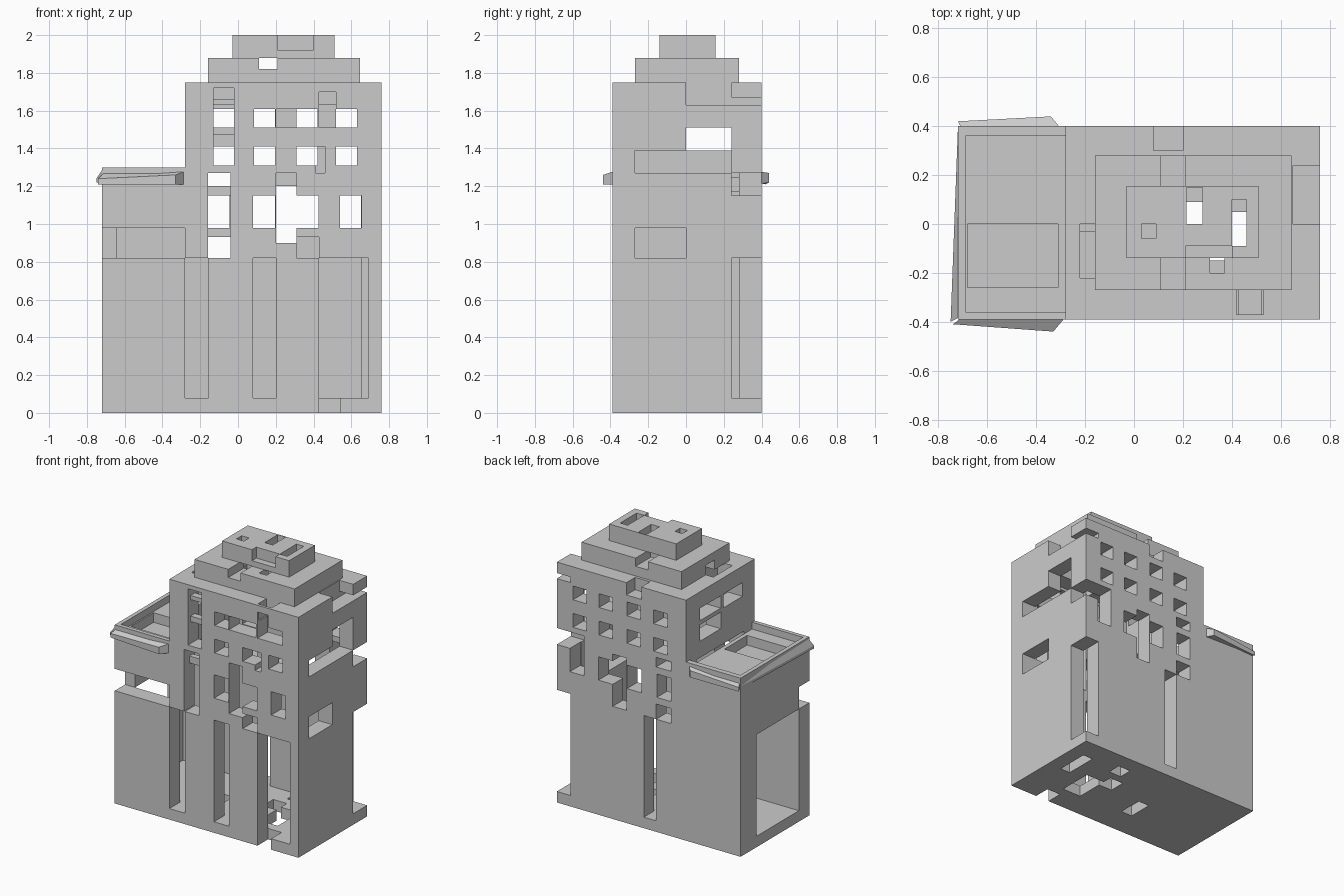
import bpy, bmesh
from math import radians


def carve(name, solids, cuts, adds=()):
    """Block mass: solids minus cuts plus adds; boxes are (x0,x1,y0,y1,z0,z1)."""
    boxes = list(solids) + list(cuts) + list(adds)
    ax = [sorted({round(v, 3) for b in boxes for v in b[2 * i:2 * i + 2]}) for i in range(3)]

    def fill(store, group, val):
        for b in group:
            r = [[ax[i].index(round(v, 3)) for v in b[2 * i:2 * i + 2]] for i in range(3)]
            for i in range(*r[0]):
                for j in range(*r[1]):
                    for k in range(*r[2]):
                        store.add((i, j, k)) if val else store.discard((i, j, k))
    cells = set()
    fill(cells, solids, True)
    fill(cells, cuts, False)
    fill(cells, adds, True)
    bm = bmesh.new()
    verts = {}

    def vert(c):
        if c not in verts:
            verts[c] = bm.verts.new([ax[i][c[i]] for i in range(3)])
        return verts[c]
    for c in cells:
        for a in range(3):
            for s in (0, 1):
                n = list(c)
                n[a] += 1 if s else -1
                if tuple(n) in cells:
                    continue
                u, w = (a + 1) % 3, (a + 2) % 3
                loop = []
                for du, dw in ((0, 0), (1, 0), (1, 1), (0, 1)):
                    p = list(c)
                    p[a] += s
                    p[u] += du
                    p[w] += dw
                    loop.append(vert(tuple(p)))
                bm.faces.new(loop if s else loop[::-1])
    bmesh.ops.dissolve_limit(bm, angle_limit=radians(1), verts=bm.verts, edges=bm.edges)
    return finish(name, bm)


def finish(name, bm):
    bmesh.ops.recalc_face_normals(bm, faces=bm.faces)
    me = bpy.data.meshes.new(name)
    bm.to_mesh(me)
    bm.free()
    ob = bpy.data.objects.new(name, me)
    bpy.context.collection.objects.link(ob)
    return ob


def board(name, start, end):
    """Slanted board lofted between two end outlines."""
    bm = bmesh.new()
    a = [bm.verts.new(p) for p in start]
    b = [bm.verts.new(p) for p in end]
    n = len(a)
    bm.faces.new(a)
    bm.faces.new(b[::-1])
    for i in range(n):
        bm.faces.new((a[i], b[i], b[(i + 1) % n], a[(i + 1) % n]))
    return finish(name, bm)


F, B = (-0.39, -0.27), (0.28, 0.40)      # front and back wall depth
R, L = (0.65, 0.76), (-0.28, -0.16)      # right and left tower wall depth

# Lower storeys of tower and wing
cuts = [(-0.64, 0.65, -0.27, 0.28, 0.08, 1.27),
        # front ground slots
        (-0.28, -0.155, *F, 0.08, 0.82), (0.08, 0.20, *F, 0.08, 0.82),
        (0.43, 0.69, *F, 0.08, 0.82),
        # back slot and open back right corner
        (-0.04, 0.06, *B, 0.08, 0.82), (0.65, 0.76, 0.24, 0.40, 0.08, 0.82),
        (0.54, 0.76, 0.24, 0.40, 1.15, 1.27),
        # wing side opening and corner slot
        (-0.72, -0.64, -0.27, 0.22, 0.08, 0.82), (-0.72, -0.28, *F, 0.82, 0.98),
        (-0.72, -0.64, -0.39, -0.27, 0.82, 0.98),
        # right window, front gaps
        (*R, -0.27, 0.0, 0.82, 0.98),
        (-0.16, -0.04, *F, 0.82, 1.27), (0.20, 0.31, *F, 0.90, 1.27),
        (0.31, 0.43, *F, 0.82, 0.93),
        # back gaps
        (-0.16, -0.04, *B, 0.82, 0.93), (-0.16, -0.04, *B, 1.20, 1.27),
        (0.20, 0.31, *B, 0.82, 1.20)]
for x in (-0.16, 0.08, 0.31, 0.54):       # tall window row, front and back
    for d in (F, B):
        cuts.append((x, x + 0.115, *d, 0.98, 1.15))
# holes in the ground slab
cuts += [(0.57, 0.65, 0.0, 0.24, 0, 0.08), (0.20, 0.31, 0.0, 0.12, 0, 0.08),
         (0.27, 0.37, 0.18, 0.28, 0, 0.08), (0.43, 0.54, -0.39, -0.27, 0, 0.08),
         (0.31, 0.46, -0.20, 0.05, 0, 0.08), (-0.13, -0.04, -0.18, 0.0, 0, 0.08)]
carve("lower_storeys",
      [(-0.72, 0.76, -0.39, 0.40, 0, 1.17), (-0.28, 0.76, -0.39, 0.40, 1.17, 1.27)],
      cuts, [(-0.16, -0.04, -0.33, -0.29, 1.15, 1.20)])

# Upper storeys of tower with open stepped cavity
cuts = [(-0.16, 0.65, -0.27, 0.28, 1.27, 1.63), (-0.04, 0.54, -0.15, 0.16, 1.63, 1.75),
        # right face openings
        (*R, -0.27, 0.24, 1.27, 1.39), (*R, 0.0, 0.24, 1.39, 1.51),
        (*R, 0.0, 0.24, 1.63, 1.75), (0.65, 0.76, 0.24, 0.40, 1.63, 1.67),
        # left face openings
        (*L, 0.0, 0.24, 1.39, 1.51), (*L, 0.0, 0.24, 1.54, 1.63),
        (*L, -0.25, -0.03, 1.53, 1.63),
        # deck holes
        (0.08, 0.20, 0.30, 0.40, 1.66, 1.75), (-0.22, -0.10, -0.22, 0.0, 1.63, 1.75),
        (0.42, 0.53, -0.37, -0.27, 1.63, 1.75), (0.20, 0.31, -0.27, -0.15, 1.63, 1.75),
        # merged front windows
        (-0.13, -0.02, *F, 1.41, 1.72), (0.43, 0.52, *F, 1.51, 1.70),
        (0.20, 0.31, *F, 1.51, 1.61), (0.41, 0.46, *F, 1.27, 1.41)]
for x in (-0.13, 0.085, 0.31, 0.52):
    for z in (1.31, 1.51):
        for d in (F, B):
            cuts.append((x, x + 0.11, *d, z, z + 0.10))
carve("upper_storeys", [(-0.28, 0.76, -0.39, 0.40, 1.27, 1.75)], cuts)

# Window sill bars left across the merged front windows
carve("window_bars", [(-0.13, -0.02, -0.36, -0.31, 1.47, 1.51),
                      (-0.13, -0.02, -0.36, -0.31, 1.63, 1.66)], [])

# Roof steps
carve("roof_step", [(-0.16, 0.645, -0.27, 0.28, 1.75, 1.88)],
      [(-0.04, 0.52, -0.15, 0.16, 1.75, 1.80), (0.08, 0.46, -0.09, 0.10, 1.80, 1.88),
       (0.11, 0.21, -0.27, 0.28, 1.82, 1.88),
       (0.31, 0.37, -0.20, -0.09, 1.75, 1.88), (-0.16, -0.04, -0.10, 0.0, 1.75, 1.82)])
carve("roof_cap", [(-0.03, 0.51, -0.14, 0.155, 1.88, 2.0)],
      [(0.21, 0.40, -0.14, -0.09, 1.92, 2.0), (0.03, 0.09, -0.06, 0.0, 1.92, 2.0),
       (0.215, 0.28, 0.0, 0.15, 1.92, 2.0), (0.215, 0.28, 0.0, 0.09, 1.88, 1.92),
       (0.40, 0.46, -0.09, 0.10, 1.88, 2.0)])

# Wing roof tray with sunken panel
carve("wing_roof", [(-0.72, -0.28, -0.39, 0.40, 1.17, 1.30)],
      [(-0.69, -0.28, -0.36, 0.36, 1.25, 1.30), (-0.68, -0.31, -0.26, 0.0, 1.18, 1.25)])

# Flared, uneven eaves around the wing
board("front_eave",
      [(-0.74, -0.41, 1.21), (-0.74, -0.41, 1.24), (-0.70, -0.38, 1.28), (-0.70, -0.38, 1.22)],
      [(-0.33, -0.44, 1.21), (-0.33, -0.44, 1.26), (-0.28, -0.38, 1.28), (-0.28, -0.38, 1.21)])
board("back_eave",
      [(-0.72, 0.42, 1.21), (-0.72, 0.42, 1.24), (-0.70, 0.38, 1.28), (-0.70, 0.38, 1.22)],
      [(-0.34, 0.44, 1.22), (-0.34, 0.44, 1.27), (-0.29, 0.38, 1.28), (-0.29, 0.38, 1.21)])
board("side_eave",
      [(-0.75, -0.40, 1.22), (-0.75, -0.40, 1.24), (-0.71, -0.38, 1.30), (-0.71, -0.38, 1.22)],
      [(-0.72, 0.40, 1.22), (-0.72, 0.40, 1.24), (-0.70, 0.38, 1.30), (-0.70, 0.38, 1.22)])
